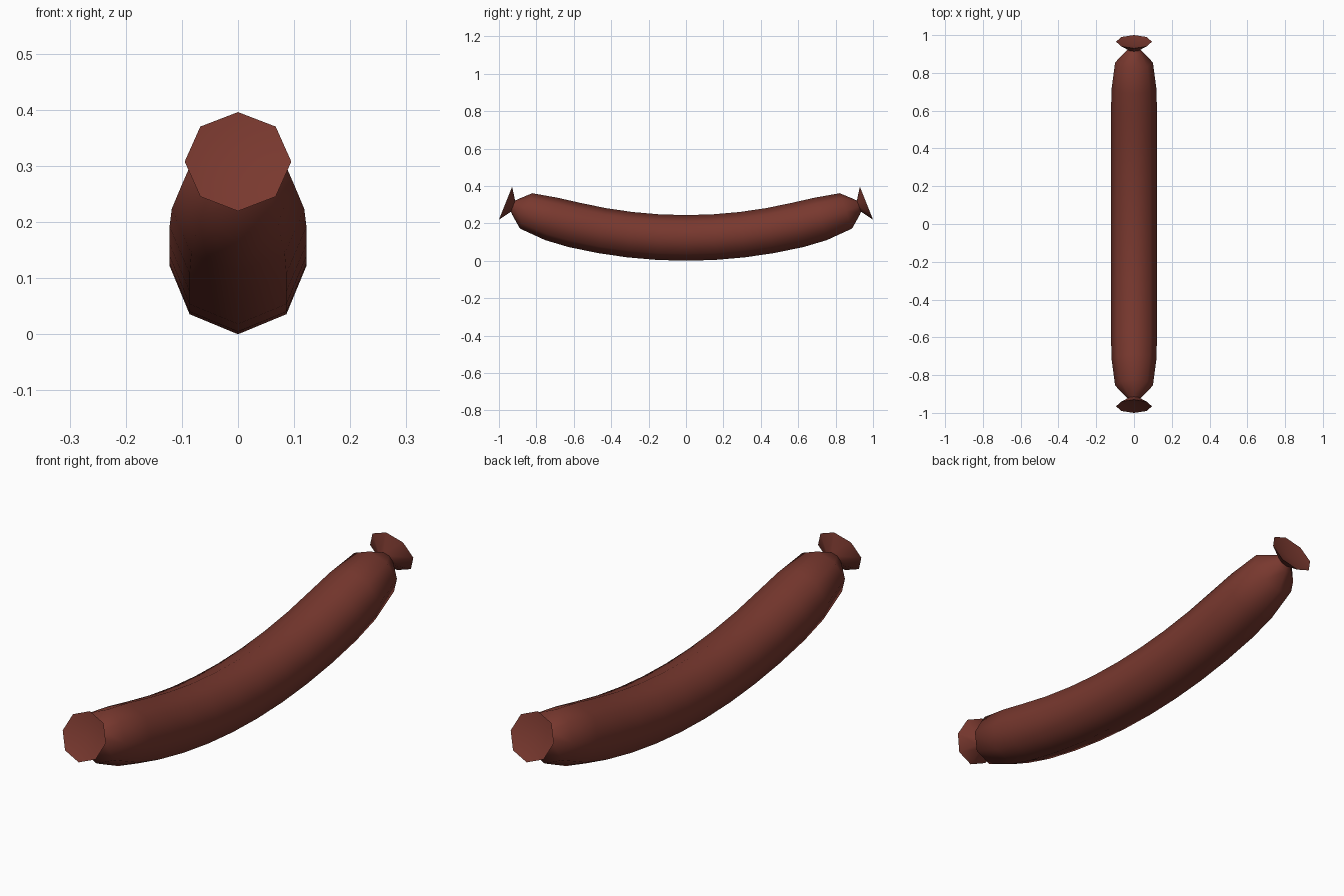
import bpy, bmesh, math

if "Cube" in bpy.data.objects:
    bpy.data.objects.remove(bpy.data.objects["Cube"])

R = 2.6        # bend radius of the centre line
THICK = 0.122  # body radius
SIDES = 8

mat = bpy.data.materials.new("sausage_skin")
mat.diffuse_color = (0.19, 0.04, 0.028, 1)
mat.use_nodes = True
mat.node_tree.nodes["Principled BSDF"].inputs["Base Color"].default_value = mat.diffuse_color

# Half profile: (y of the ring centre, ring radius), from the middle to the tied end
half = [(0.15, THICK), (0.3, THICK), (0.45, THICK), (0.6, THICK), (0.72, 0.118),
        (0.855, 0.1), (0.912, 0.046), (0.925, 0.032), (0.965, 0.095)]
rings_def = [(-y, r) for y, r in reversed(half)] + [(0, THICK)] + half


def centre(y):
    a = math.asin(y / R)
    return a, R + THICK - R * math.cos(a)


bm = bmesh.new()

# Octagonal rings swept along the bent centre line
rings = []
for y, r in rings_def:
    a, z = centre(y)
    ring = []
    for i in range(SIDES):
        t = 2 * math.pi * i / SIDES
        up = r * math.cos(t)
        ring.append(bm.verts.new((r * math.sin(t), y - up * math.sin(a), z + up * math.cos(a))))
    rings.append(ring)
for p, q in zip(rings, rings[1:]):
    for i in range(SIDES):
        j = (i + 1) % SIDES
        bm.faces.new((p[i], p[j], q[j], q[i]))

# Hollow funnel inside each flared end
for s, ring in ((-1, rings[0]), (1, rings[-1])):
    y = s * 0.945
    tip = bm.verts.new((0, y, centre(y)[1]))
    for i in range(SIDES):
        bm.faces.new((ring[i], ring[(i + 1) % SIDES], tip))

bmesh.ops.recalc_face_normals(bm, faces=bm.faces)
me = bpy.data.meshes.new("sausage")
bm.to_mesh(me)
bm.free()
me.materials.append(mat)
ob = bpy.data.objects.new("sausage", me)
bpy.context.collection.objects.link(ob)

# Smooth skin with crisp flared rims
bpy.context.view_layer.objects.active = ob
ob.select_set(True)
bpy.ops.object.shade_smooth_by_angle(angle=math.radians(60))
